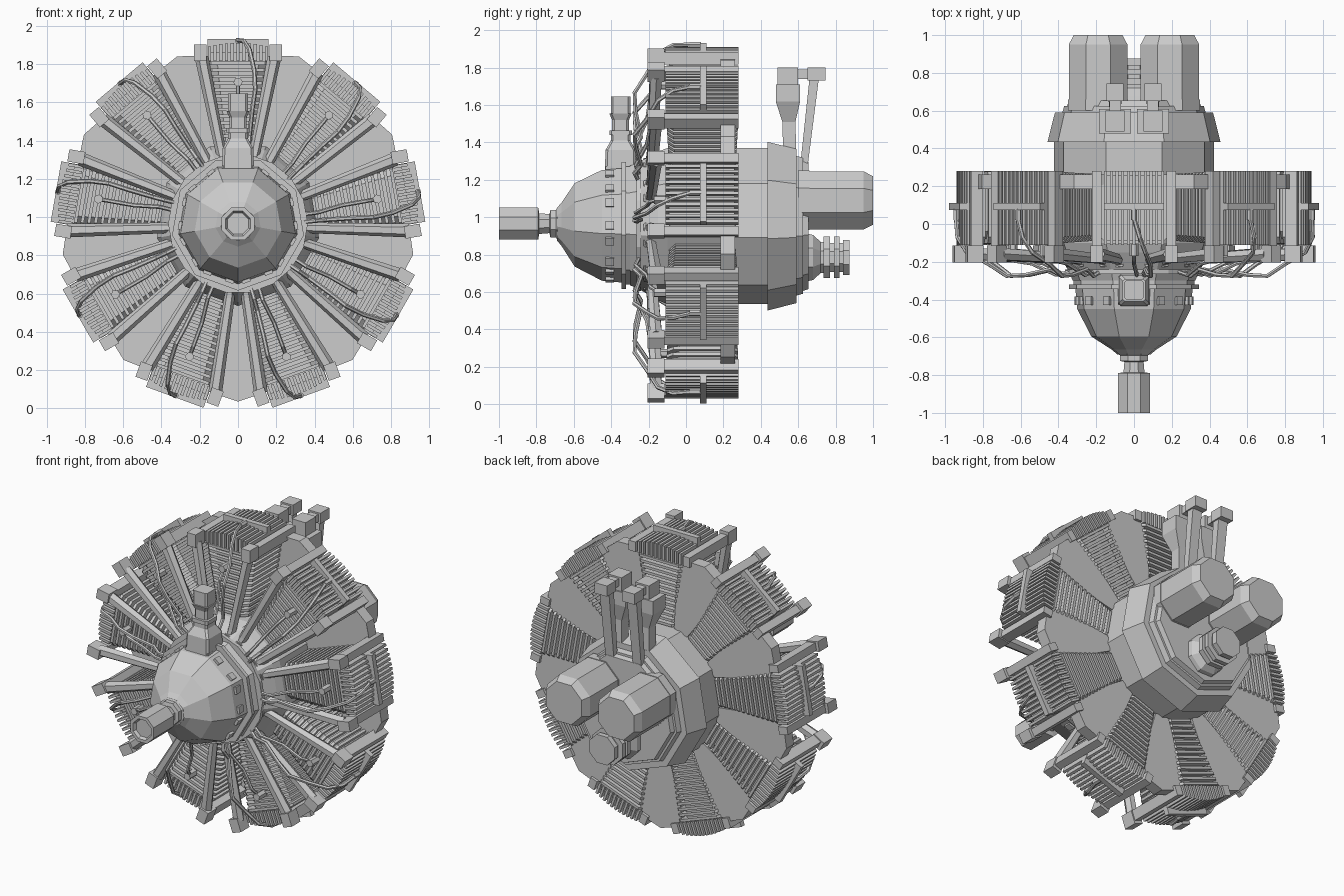
import bpy, bmesh
from math import sin, cos, pi, radians
from mathutils import Matrix, Vector

if "Cube" in bpy.data.objects:
    bpy.data.objects.remove(bpy.data.objects["Cube"])

C = 0.966                      # height of the crankshaft axis
STEP = radians(40)             # nine cylinders


def loft(bm, rings):
    vs = [[bm.verts.new(p) for p in r] for r in rings]
    n = len(vs[0])
    for a, b in zip(vs, vs[1:]):
        for i in range(n):
            j = (i + 1) % n
            bm.faces.new((a[i], a[j], b[j], b[i]))
    bm.faces.new(vs[0])
    bm.faces.new(vs[-1][::-1])


def rect(x0, x1, y0, y1, z):
    return [(x0, y0, z), (x1, y0, z), (x1, y1, z), (x0, y1, z)]


def box(bm, x0, x1, y0, y1, z0, z1):
    loft(bm, [rect(x0, x1, y0, y1, z0), rect(x0, x1, y0, y1, z1)])


def slab(z, w, y0, y1, c):
    return [(-w + c, y0, z), (w - c, y0, z), (w, y0 + c, z), (w, y1 - c, z),
            (w - c, y1, z), (-w + c, y1, z), (-w, y1 - c, z), (-w, y0 + c, z)]


def lathe(bm, profile, n, x=0, z=C):
    # profile of (y, radius), one flat facing straight up
    loft(bm, [[(x + r * sin((i + .5) * 2 * pi / n), y, z + r * cos((i + .5) * 2 * pi / n))
               for i in range(n)] for y, r in profile])


def tube(bm, pts, rad, n=6):
    pts = [Vector(p) for p in pts]
    rings = []
    for i, p in enumerate(pts):
        t = (pts[min(i + 1, len(pts) - 1)] - pts[max(i - 1, 0)]).normalized()
        a = t.cross(Vector((1, 0.05, 0.1))).normalized()
        b = t.cross(a)
        r = rad[i] if isinstance(rad, (list, tuple)) else rad
        rings.append([p + r * (a * cos((k + .5) * 2 * pi / n) + b * sin((k + .5) * 2 * pi / n))
                      for k in range(n)])
    loft(bm, rings)


def finish(bm, name):
    bmesh.ops.recalc_face_normals(bm, faces=bm.faces)
    me = bpy.data.meshes.new(name)
    bm.to_mesh(me)
    bm.free()
    return me


def place(me, name, mat=None):
    ob = bpy.data.objects.new(name, me)
    if mat:
        ob.matrix_world = mat
    bpy.context.collection.objects.link(ob)


def part(name, build):
    bm = bmesh.new()
    build(bm)
    place(finish(bm, name), name)


def radial(name, build, offset=0):
    bm = bmesh.new()
    build(bm)
    me = finish(bm, name)
    for k in range(9):
        place(me, f"{name}_{k + 1}",
              Matrix.Translation((0, 0, C)) @ Matrix.Rotation(k * STEP + offset, 4, 'Y'))


# Finned barrel: core plus stacked cooling fins widening outwards
def barrel(bm):
    loft(bm, [slab(.30, .09, -.06, .23, .04), slab(.86, .15, -.08, .25, .04)])
    for i in range(13):
        z = .415 + i * .0345
        w = .115 + .062 * i / 12
        d = .015 * (1 - i / 12)
        loft(bm, [slab(z, w, -.105 + d, .28 - d, .035), slab(z + .017, w, -.105 + d, .28 - d, .035)])


# Cylinder head: lengthwise fins on top and a cross strap
def head(bm):
    box(bm, -.15, .15, -.09, .26, .84, .895)
    for i in range(11):
        x = -.15 + i * .03
        top = .945 - .02 * (abs(i - 5) / 5) ** 2
        box(bm, x - .008, x + .008, -.11, .28, .85, top)
    box(bm, -.16, .16, .075, .11, .86, .966)


# Rocker boxes, rocker rails and push rod tubes, both sides
def rockers(bm):
    for s in (-1, 1):
        a, b = sorted((s * .165, s * .23))
        box(bm, a, b, -.205, -.115, .85, .935)
        box(bm, a + .008, b - .008, -.12, .28, .85, .915)
        tube(bm, [(s * .075, -.20, .31), (s * .09, -.185, .38), (s * .19, -.16, .87)],
             [.022, .028, .036], 6)
        tube(bm, [(s * .073, -.20, .30), (s * .08, -.195, .345)], .036, 6)


# Ignition leads: one to the front plug, one over to the top plug
def leads(bm):
    tube(bm, [(.01, -.25, .34), (.015, -.27, .42), (.0, -.21, .55), (0, -.19, .68), (0, -.14, .74)], .011)
    tube(bm, [(0, -.17, .74), (0, -.09, .74)], .024)
    tube(bm, [(.05, -.25, .33), (.055, -.275, .40), (.06, -.24, .46), (.075, -.27, .60),
              (.09, -.275, .70), (.085, -.21, .80), (.06, -.15, .91), (.03, -.07, .955),
              (0, .03, .957)], .012)
    tube(bm, [(0, .02, .955), (0, .08, .955)], .017)


# Rear baffle closing the gap between neighbouring cylinders
def baffle(bm):
    out = [(-.05, .42), (.05, .42), (.14, .72), (.15, .84), (.09, .90), (0, .93),
           (-.09, .90), (-.15, .84), (-.14, .72)]
    loft(bm, [[(x, .215 - .03 * (abs(x) < .1), z) for x, z in out],
              [(x, .262, z) for x, z in out]])


for nm, fn in (("finned_barrel", barrel), ("cylinder_head", head),
               ("rocker_gear", rockers), ("ignition_leads", leads)):
    radial(nm, fn)
radial("rear_baffle", baffle, STEP / 2)

# Central body along the shaft
part("propeller_shaft", lambda bm: lathe(bm, [
    (-.98, .06), (-1.0, .07), (-1.0, .092), (-.79, .092), (-.785, .06), (-.73, .055), (-.725, .08),
    (-.695, .08), (-.69, .09), (-.66, .09)], 8))
part("nose_case", lambda bm: lathe(bm, [
    (-.69, .09), (-.665, .12), (-.595, .23), (-.45, .305), (-.345, .315), (-.345, .35),
    (-.32, .35), (-.32, .325), (-.29, .325)], 9))
part("crankcase", lambda bm: lathe(bm, [
    (-.30, .33), (-.26, .345), (-.15, .41), (-.10, .43), (.31, .43)], 9))
part("lead_ring", lambda bm: lathe(bm, [(-.265, .33), (-.265, .365), (-.24, .365), (-.24, .33)], 18))
part("blower_case", lambda bm: lathe(bm, [
    (.26, .43), (.435, .43), (.435, .465), (.59, .425), (.59, .385), (.625, .375),
    (.625, .36), (.655, .35)], 9))


# Nose studs
def studs(bm):
    for k in range(9):
        for s in (-.062, .062):
            g = bmesh.new()
            box(g, s - .022, s + .022, -.43, -.385, .27, .305)
            g.transform(Matrix.Translation((0, 0, C)) @ Matrix.Rotation(k * STEP, 4, 'Y'))
            tmp = bpy.data.meshes.new("stud_tmp")
            g.to_mesh(tmp)
            g.free()
            bm.from_mesh(tmp)
            bpy.data.meshes.remove(tmp)


part("nose_studs", studs)


# Governor standing on the nose
def governor(bm):
    y = -.35
    for stack in ([(1.22, .085), (1.36, .08), (1.41, .052), (1.45, .052)],
                  [(1.44, .06), (1.465, .06)],
                  [(1.46, .045), (1.52, .045), (1.555, .06)],
                  [(1.555, .052), (1.645, .052)]):
        loft(bm, [slab(z, h, y - h, y + h, .012) for z, h in stack])


part("governor", governor)


# Rear accessories: two magnetos and a starter
def magnetos(bm):
    for s in (-1, 1):
        lathe(bm, [(.60, .172), (.66, .172), (.66, .168), (.95, .168), (1.0, .14)], 8, s * .19, 1.09)


part("magnetos", magnetos)
part("starter", lambda bm: lathe(bm, [
    (.60, .15), (.68, .13), (.72, .09), (.735, .09), (.735, .12), (.77, .12), (.77, .085),
    (.79, .085), (.79, .12), (.82, .12), (.82, .085), (.84, .085), (.84, .10), (.875, .10)],
    8, 0, .785))


# Intake funnels and breather pipes rising from the blower
def intakes(bm):
    for s in (-1, 1):
        x = s * .1
        loft(bm, [rect(x - .045, x + .045, .52, .59, 1.33), rect(x - .04, x + .04, .515, .585, 1.51),
                  rect(x - .085, x + .085, .48, .61, 1.62), rect(x - .085, x + .085, .48, .61, 1.71)])
        box(bm, x - .05, x + .05, .49, .60, 1.70, 1.80)
        box(bm, x - .03, x + .03, .59, .67, 1.74, 1.79)
        box(bm, x - .045, x + .045, .65, .745, 1.73, 1.80)
        loft(bm, [rect(x - .03, x + .03, .61, .65, 1.27), rect(x - .035, x + .035, .66, .71, 1.74)])


part("intake_pipes", intakes)
